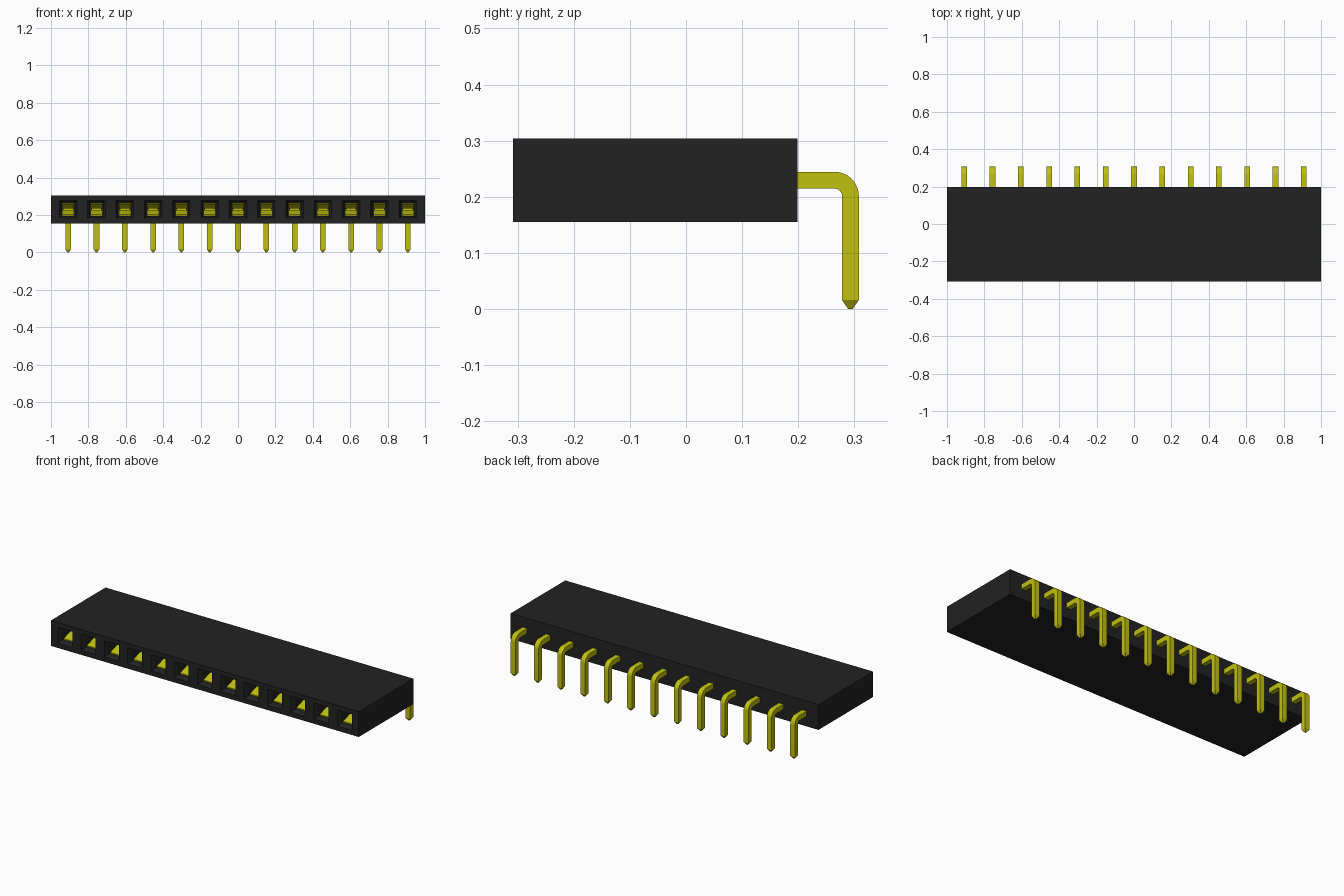
import bpy, bmesh, math

old = bpy.data.objects.get("Cube")
if old:
    bpy.data.objects.remove(old, do_unlink=True)

COUNT, PITCH = 13, 0.1513
MID_Z = 0.2295                       # height of the pin row
FRONT, BACK = -0.308, 0.199          # housing depth
BOTTOM, TOP = 0.155, 0.304
PIN = 0.015                          # half the pin width
centres = [(i - (COUNT - 1) / 2) * PITCH for i in range(COUNT)]


def material(name, rgb, rough):
    m = bpy.data.materials.new(name)
    m.use_nodes = True
    m.diffuse_color = (*rgb, 1)
    bsdf = m.node_tree.nodes["Principled BSDF"]
    bsdf.inputs["Base Color"].default_value = (*rgb, 1)
    bsdf.inputs["Roughness"].default_value = rough
    return m


black = material("black plastic", (0.016, 0.016, 0.016), 0.7)
gold = material("yellow gold", (0.53, 0.53, 0.005), 0.4)


def finish(bm, name, mat):
    bmesh.ops.remove_doubles(bm, verts=bm.verts, dist=1e-5)
    bmesh.ops.recalc_face_normals(bm, faces=bm.faces)
    mesh = bpy.data.meshes.new(name)
    bm.to_mesh(mesh)
    bm.free()
    mesh.materials.append(mat)
    return mesh


def place(mesh, name, x=0):
    ob = bpy.data.objects.new(name, mesh)
    ob.location.x = x
    bpy.context.collection.objects.link(ob)
    return ob


def loft(bm, rings, cap_start=True, cap_end=True):
    """Skin a list of equal coordinate rings with quads."""
    rows = [[bm.verts.new(p) for p in ring] for ring in rings]
    n = len(rows[0])
    for a, b in zip(rows, rows[1:]):
        for i in range(n):
            j = (i + 1) % n
            bm.faces.new((a[i], a[j], b[j], b[i]))
    if cap_start:
        bm.faces.new(rows[0])
    if cap_end:
        bm.faces.new(rows[-1])


def rect(x0, x1, z0, z1, y):
    return [(x0, y, z0), (x1, y, z0), (x1, y, z1), (x0, y, z1)]


def square(cx, half, y):
    return rect(cx - half, cx + half, MID_Z - half, MID_Z + half, y)


# Housing: one cell per socket, with a chamfered mouth and a deep pocket
bm = bmesh.new()
edges = [-1] + [(a + b) / 2 for a, b in zip(centres, centres[1:])] + [1]
for cx, x0, x1 in zip(centres, edges, edges[1:]):
    loft(bm, [rect(x0, x1, BOTTOM, TOP, FRONT), square(cx, 0.047, FRONT),
              square(cx, 0.036, FRONT + 0.02), square(cx, 0.036, 0.1)],
         cap_start=False)
    # outer walls of the cell
    for z in (BOTTOM, TOP):
        bm.faces.new([bm.verts.new(p) for p in (
            (x0, FRONT, z), (x1, FRONT, z), (x1, BACK, z), (x0, BACK, z))])
    bm.faces.new([bm.verts.new(p) for p in rect(x0, x1, BOTTOM, TOP, BACK)])
for x in (-1, 1):
    bm.faces.new([bm.verts.new(p) for p in (
        (x, FRONT, BOTTOM), (x, BACK, BOTTOM), (x, BACK, TOP), (x, FRONT, TOP))])
place(finish(bm, "housing", black), "housing")

# Right-angle pin: square section swept back, around the bend and down
bm = bmesh.new()
LEG_Y, RADIUS, STEPS = 0.293, 0.028, 8
stations = [(0.08, MID_Z, 0, PIN)]
for k in range(STEPS + 1):
    a = math.pi / 2 * k / STEPS
    stations.append((LEG_Y - RADIUS + RADIUS * math.sin(a),
                     MID_Z - RADIUS + RADIUS * math.cos(a), a, PIN))
stations += [(LEG_Y, 0.016, math.pi / 2, PIN), (LEG_Y, 0, math.pi / 2, 0.004)]
rings = []
for y, z, a, h in stations:
    ny, nz = math.sin(a) * h, math.cos(a) * h
    rings.append([(-h, y - ny, z - nz), (h, y - ny, z - nz),
                  (h, y + ny, z + nz), (-h, y + ny, z + nz)])
loft(bm, rings)
pin_mesh = finish(bm, "pin", gold)

# Spring contact: two mirrored leaves that pinch together behind the mouth
bm = bmesh.new()
leaf = [(-0.275, 0.028), (-0.2, 0.004), (-0.12, 0.022), (0.09, 0.022)]
HALF, THICK = 0.032, 0.006
for s in (-1, 1):
    loft(bm, [rect(-HALF, HALF, MID_Z + s * z, MID_Z + s * (z + THICK), y)
              for y, z in leaf])
loft(bm, [square(0, 0.027, y) for y in (0.075, 0.09)])
contact_mesh = finish(bm, "contact", gold)

for i, x in enumerate(centres, 1):
    pin = place(pin_mesh, f"pin_{i}", x)
    place(contact_mesh, f"contact_{i}", x)

# Smooth only the bends; square edges stay sharp
bpy.ops.object.select_all(action='DESELECT')
pin.select_set(True)
bpy.context.view_layer.objects.active = pin
bpy.ops.object.shade_smooth_by_angle(angle=math.radians(25))
